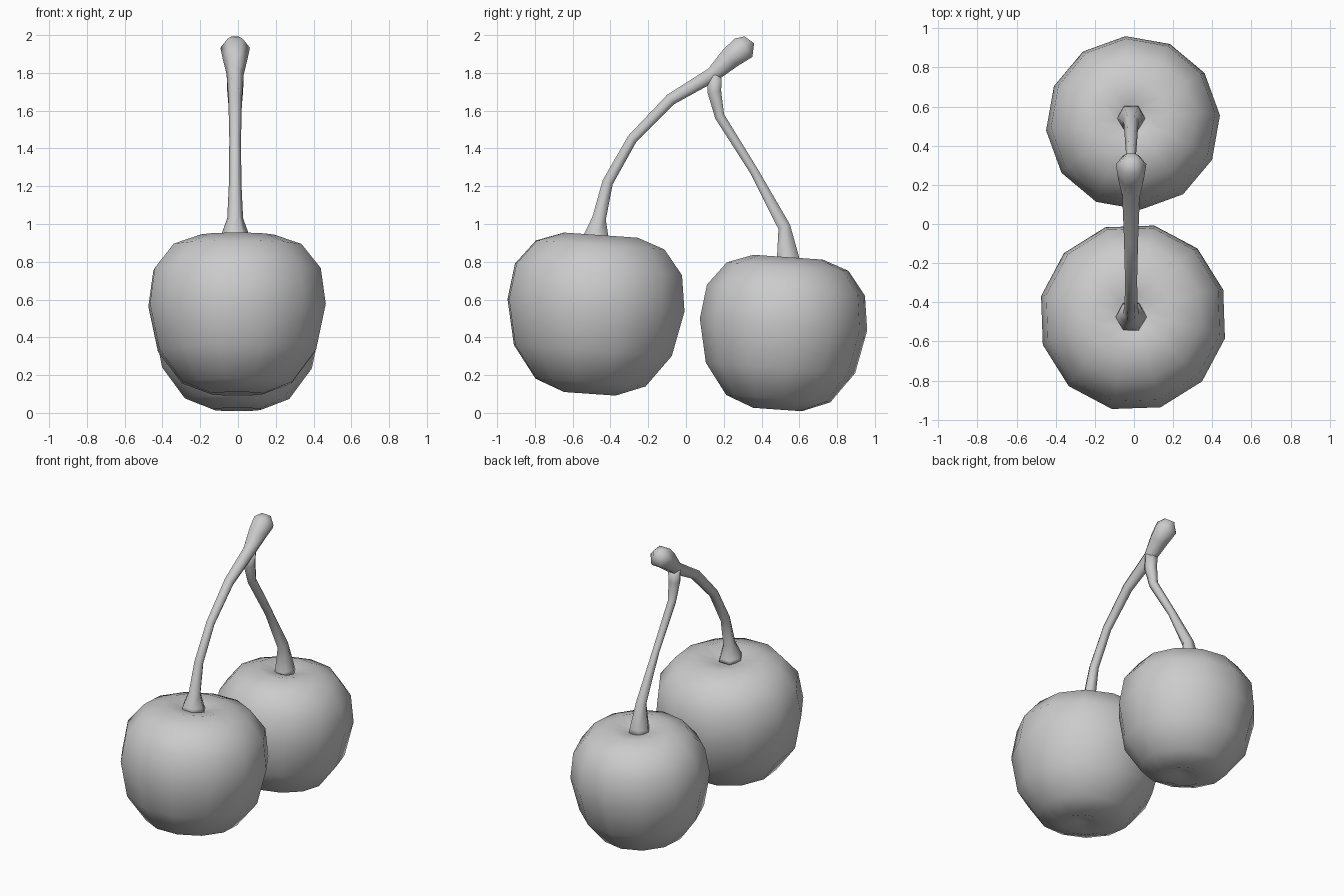
import bpy, math
from mathutils import Vector, Matrix

if "Cube" in bpy.data.objects:
    bpy.data.objects.remove(bpy.data.objects["Cube"])


def make_object(name, rings):
    """Skin a list of equal-length vertex rings, capping both ends."""
    n = len(rings[0])
    verts = [v for ring in rings for v in ring]
    faces = [tuple(reversed(range(n)))]
    for r in range(len(rings) - 1):
        for i in range(n):
            j = (i + 1) % n
            faces.append((r * n + i, r * n + j, (r + 1) * n + j, (r + 1) * n + i))
    faces.append(tuple(range((len(rings) - 1) * n, len(rings) * n)))
    mesh = bpy.data.meshes.new(name)
    mesh.from_pydata(verts, [], faces)
    mesh.polygons.foreach_set("use_smooth", [True] * len(faces))
    obj = bpy.data.objects.new(name, mesh)
    bpy.context.collection.objects.link(obj)
    return obj


def circle(n, start):
    return [(math.cos(start + math.tau * i / n), math.sin(start + math.tau * i / n))
            for i in range(n)]


# Fruit: lathed profile (radius, height) with shallow dimples at both ends
FRUIT = [(0.04, 0.03), (0.14, 0.0), (0.30, 0.06), (0.43, 0.23), (0.482, 0.47),
         (0.455, 0.66), (0.35, 0.79), (0.20, 0.842), (0.09, 0.822), (0.03, 0.80)]


def cherry(name, y, z, size, height, tilt, turn):
    rings = [[Vector((r * c * size, r * s * size, (h - 0.42) * height))
              for c, s in circle(12, math.radians(turn))] for r, h in FRUIT]
    m = Matrix.Translation((-0.005, y, z)) @ Matrix.Rotation(math.radians(tilt), 4, 'X')
    return make_object(name, [[m @ v for v in ring] for ring in rings])


# Stems: six-sided tubes along a path of (y, z, radius)
def stem(name, path, x=-0.015):
    pts = [Vector((x, y, z)) for y, z, _ in path]
    rings = []
    for i, p in enumerate(pts):
        t = (pts[min(i + 1, len(pts) - 1)] - pts[max(i - 1, 0)]).normalized()
        u = Vector((1, 0, 0))
        v = t.cross(u)
        rings.append([p + (u * c + v * s) * path[i][2] for c, s in circle(6, 0)])
    return make_object(name, rings)


cherry("front_cherry", -0.48, 0.52, 1.0, 1.0, -4, 17)
cherry("back_cherry", 0.513, 0.42, 0.925, 0.96, -4, 5)

stem("main_stem", [(-0.475, 0.91, 0.082), (-0.475, 0.94, 0.075), (-0.46, 1.03, 0.042),
                   (-0.415, 1.22, 0.033), (-0.285, 1.45, 0.031), (-0.08, 1.66, 0.036),
                   (0.14, 1.79, 0.045), (0.235, 1.88, 0.067), (0.305, 1.933, 0.078),
                   (0.335, 1.975, 0.036)])
stem("side_stem", [(0.54, 0.78, 0.075), (0.54, 0.82, 0.068), (0.52, 0.985, 0.038),
                   (0.36, 1.28, 0.026), (0.178, 1.57, 0.03), (0.15, 1.7, 0.042),
                   (0.15, 1.79, 0.045)])
